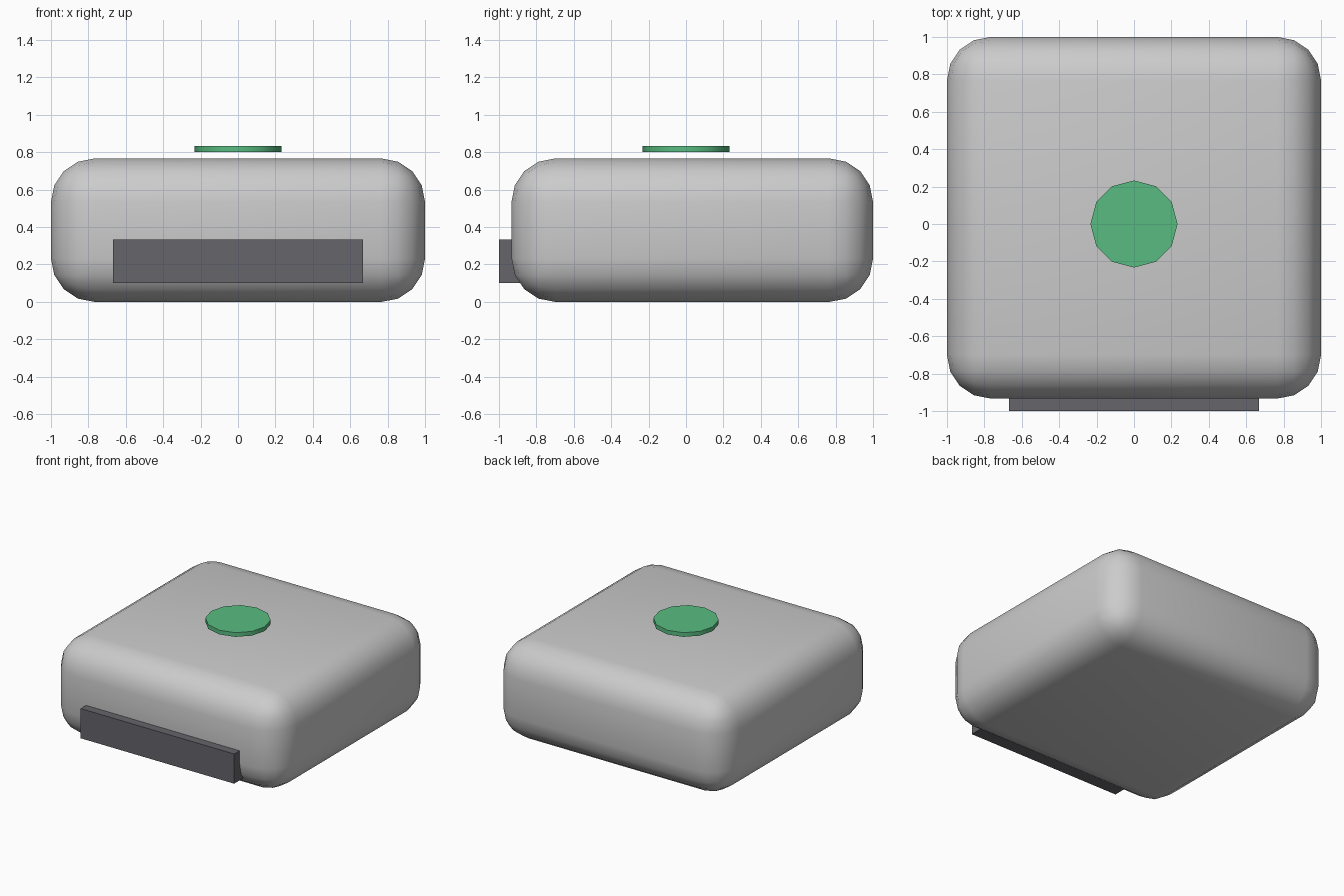
import bpy
from math import radians

if "Cube" in bpy.data.objects:
    bpy.data.objects.remove(bpy.data.objects["Cube"])


def box(name, lo, hi):
    loc = [(a + b) / 2 for a, b in zip(lo, hi)]
    bpy.ops.mesh.primitive_cube_add(size=1, location=loc)
    ob = bpy.context.object
    ob.name = name
    ob.scale = [b - a for a, b in zip(lo, hi)]
    bpy.ops.object.transform_apply(location=False, rotation=False, scale=True)
    return ob


def paint(ob, name, rgb):
    mat = bpy.data.materials.new(name)
    mat.diffuse_color = (*rgb, 1)
    mat.use_nodes = True
    mat.node_tree.nodes["Principled BSDF"].inputs["Base Color"].default_value = mat.diffuse_color
    ob.data.materials.append(mat)


# Rounded body
body = box("body", (-1, -0.933, 0), (1, 1, 0.767))
bev = body.modifiers.new("rounding", 'BEVEL')
bev.width = 0.233
bev.segments = 4
bev.limit_method = 'NONE'
bpy.ops.object.modifier_apply(modifier=bev.name)
bpy.ops.object.shade_smooth_by_angle(angle=radians(40))

# Front plate, set into the body
plate = box("front_plate", (-0.667, -1, 0.1), (0.667, -0.867, 0.333))
paint(plate, "dark_grey", (0.13, 0.13, 0.145))

# Round button hovering just above the top
bpy.ops.mesh.primitive_cylinder_add(vertices=12, radius=0.233, depth=0.033,
                                    location=(0, 0, 0.817))
button = bpy.context.object
button.name = "top_button"
bpy.ops.object.shade_smooth_by_angle(angle=radians(40))
paint(button, "green", (0.1, 0.5, 0.22))
